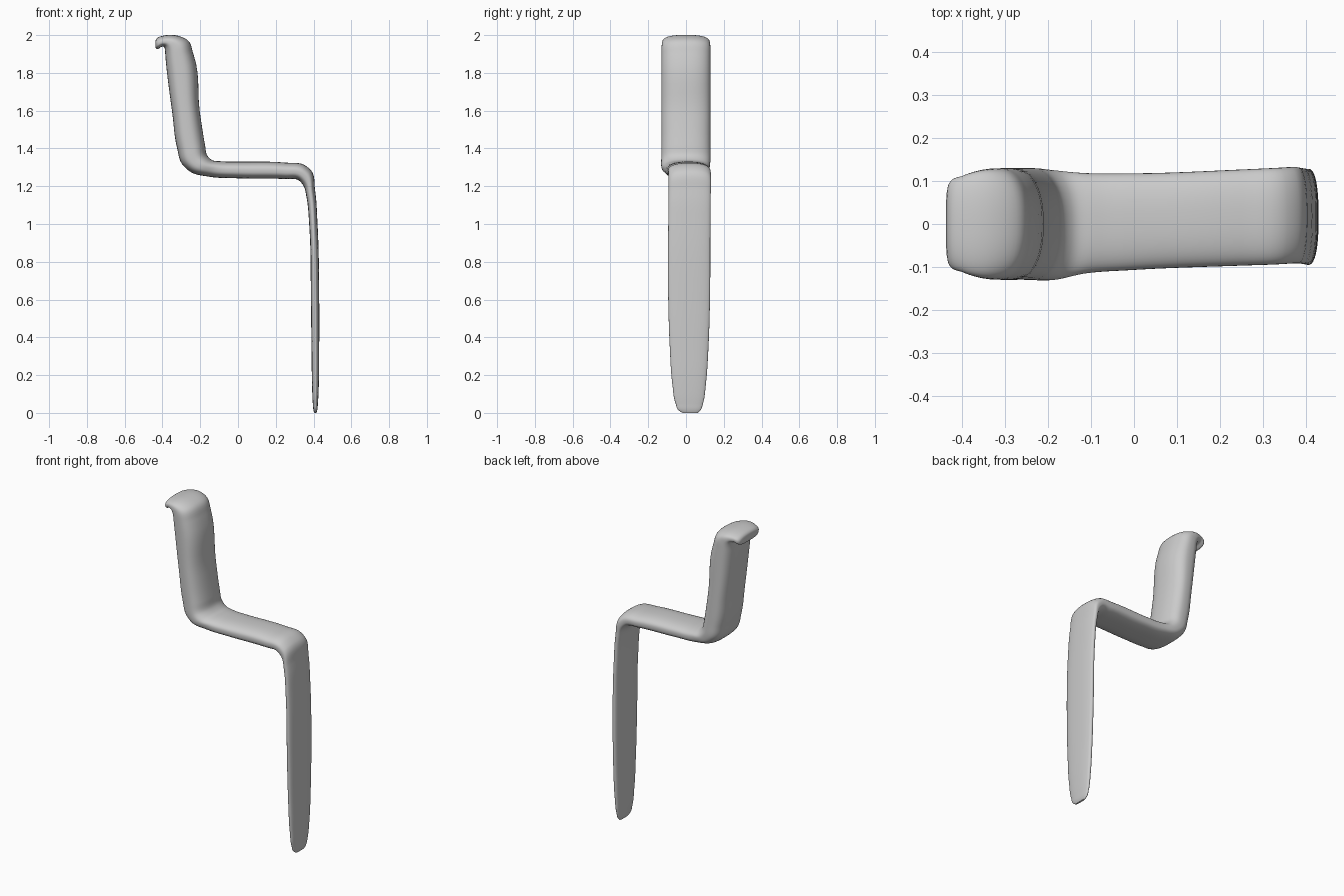
import bpy, bmesh, math

if "Cube" in bpy.data.objects:
    bpy.data.objects.remove(bpy.data.objects["Cube"])

# Stations along the bar: inner (x, z), outer (x, z), y min, y max
STATIONS = [
    (-.436, 1.932, -.438, 1.955, -.07, .07),    # lip tip
    (-.428, 1.926, -.434, 1.978, -.095, .095),
    (-.405, 1.938, -.39, 1.998, -.113, .113),
    (-.39, 1.935, -.33, 1.999, -.124, .124),
    (-.386, 1.91, -.265, 1.972, -.129, .129),
    (-.382, 1.86, -.236, 1.90, -.13, .13),      # upper grip
    (-.347, 1.58, -.203, 1.60, -.13, .13),
    (-.322, 1.40, -.175, 1.42, -.13, .13),
    (-.298, 1.32, -.164, 1.365, -.131, .13),    # lower elbow
    (-.25, 1.275, -.14, 1.34, -.131, .126),
    (-.15, 1.25, -.09, 1.332, -.116, .119),
    (.0, 1.242, .0, 1.33, -.107, .118),         # crossbar
    (.25, 1.238, .25, 1.325, -.097, .127),
    (.32, 1.232, .35, 1.313, -.094, .131),      # upper elbow
    (.345, 1.205, .39, 1.28, -.092, .133),
    (.363, 1.14, .408, 1.18, -.092, .131),
    (.378, .98, .421, 1.0, -.094, .129),        # blade
    (.386, .60, .43, .60, -.094, .127),
    (.389, .35, .43, .35, -.086, .119),
    (.392, .15, .428, .15, -.072, .105),
    (.396, .05, .423, .05, -.055, .09),
    (.400, .012, .419, .012, -.037, .075),
    (.404, .0, .415, .0, -.018, .062),
]
SIDES, STEPS = 48, 6


def spline(a, b, c, d, t):
    """Centripetal-style Hermite blend, spaced by station distance."""
    def gap(p, q):
        return max(math.dist(p[:4], q[:4]), 1e-4)
    h0, h1, h2 = gap(a, b), gap(b, c), gap(c, d)
    out = []
    for p, q, r, s in zip(a, b, c, d):
        s0, s1, s2 = (q - p) / h0, (r - q) / h1, (s - r) / h2
        m0 = (s0 * h1 + s1 * h0) / (h0 + h1) * h1
        m1 = (s1 * h2 + s2 * h1) / (h1 + h2) * h1
        t2, t3 = t * t, t * t * t
        out.append((2*t3 - 3*t2 + 1) * q + (t3 - 2*t2 + t) * m0
                   + (3*t2 - 2*t3) * r + (t3 - t2) * m1)
    return out


def power(v, n):
    return math.copysign(abs(v) ** (2 / n), v)


def ring(bm, st):
    """Rounded cross-section, a little flatter on the inner face."""
    ax, az, bx, bz, y0, y1 = st
    verts = []
    for k in range(SIDES):
        ang = 2 * math.pi * k / SIDES
        n = 2.4 if math.sin(ang) > 0 else 2.9
        w = .5 + .5 * power(math.sin(ang), n)
        y = (y0 + y1) / 2 + (y1 - y0) / 2 * power(math.cos(ang), n)
        verts.append(bm.verts.new((ax + (bx - ax) * w, y, az + (bz - az) * w)))
    return verts


# One continuous bent bar
bm = bmesh.new()
first = [2 * p - q for p, q in zip(STATIONS[0], STATIONS[1])]
last = [2 * p - q for p, q in zip(STATIONS[-1], STATIONS[-2])]
pts = [first, *STATIONS, last]
rings = []
for i in range(1, len(pts) - 2):
    for j in range(STEPS):
        rings.append(ring(bm, spline(*pts[i - 1:i + 3], j / STEPS)))
rings.append(ring(bm, STATIONS[-1]))
for r, s in zip(rings, rings[1:]):
    for k in range(SIDES):
        n = (k + 1) % SIDES
        bm.faces.new((r[k], r[n], s[n], s[k]))
bm.faces.new(rings[0])
bm.faces.new(rings[-1])
bmesh.ops.recalc_face_normals(bm, faces=bm.faces)

mesh = bpy.data.meshes.new("bent_bar")
bm.to_mesh(mesh)
bm.free()
bar = bpy.data.objects.new("bent_bar", mesh)
bpy.context.collection.objects.link(bar)
bpy.context.view_layer.objects.active = bar
bar.select_set(True)
bpy.ops.object.shade_smooth_by_angle(angle=math.radians(50))
